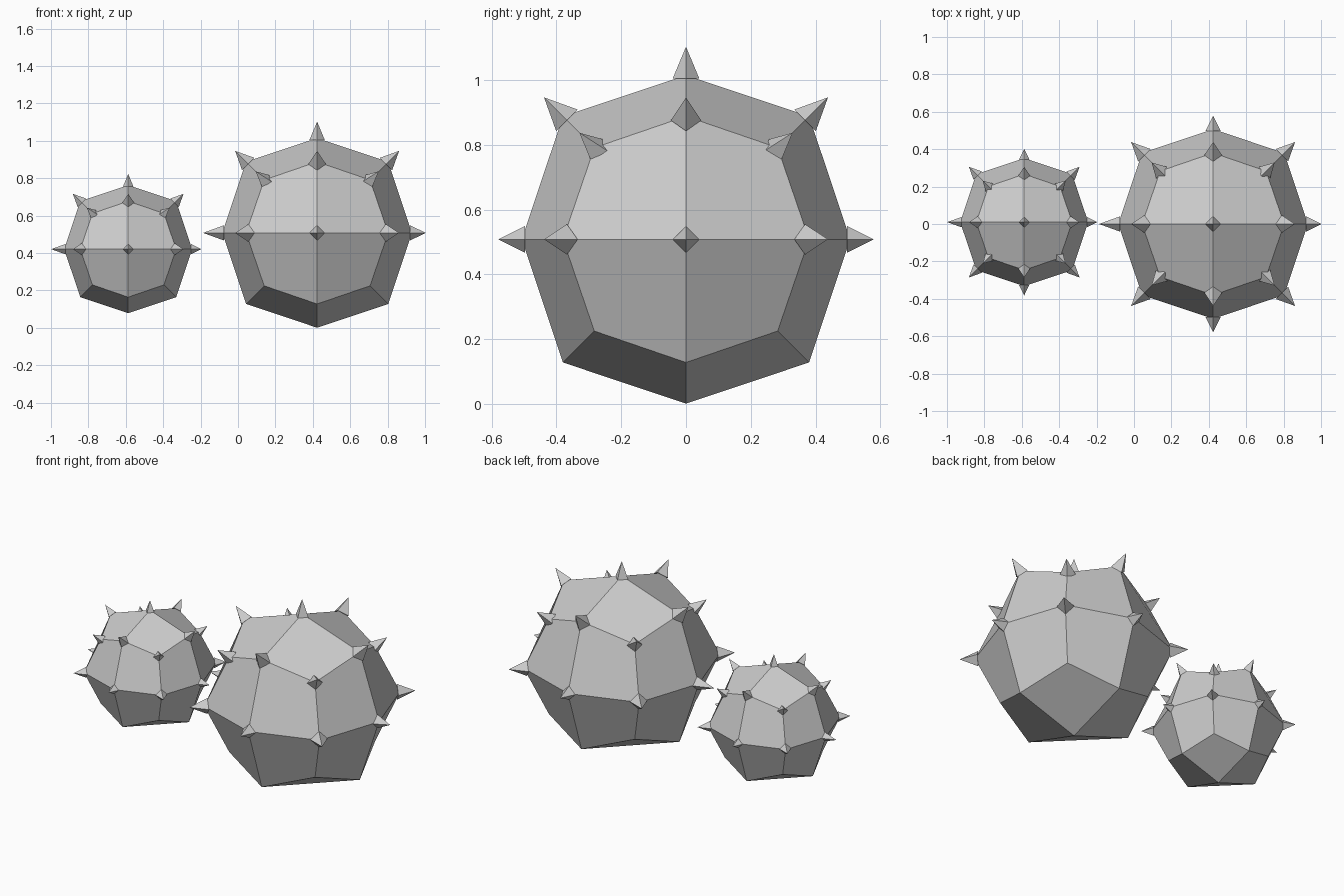
import bpy
import bmesh
from mathutils import Vector

cube = bpy.data.objects.get("Cube")
if cube:
    bpy.data.objects.remove(cube, do_unlink=True)

# One plain grey for everything
grey = bpy.data.materials.new("stone_grey")
grey.use_nodes = True
colour = (0.6, 0.6, 0.6, 1.0)
grey.diffuse_color = colour
grey.node_tree.nodes["Principled BSDF"].inputs["Base Color"].default_value = colour

# Distance of body points along each used axis, by number of axes used
REACH = {1: 0.507, 2: 0.38, 3: 0.283}
# Spike base distance, length and half width for the same kinds of point
SPIKE = {1: (0.497, 0.083, 0.041), 2: (0.52, 0.1, 0.047), 3: (0.475, 0.095, 0.043)}


def make_object(name, bm, centre, scale):
    bmesh.ops.recalc_face_normals(bm, faces=bm.faces)
    mesh = bpy.data.meshes.new(name)
    bm.to_mesh(mesh)
    bm.free()
    mesh.materials.append(grey)
    obj = bpy.data.objects.new(name, mesh)
    obj.location = centre
    obj.scale = (scale,) * 3
    bpy.context.collection.objects.link(obj)
    return obj


def signs(v):
    return Vector([round(c) for c in v])


def kind(direction):
    return sum(1 for c in direction if c)


def body(name, centre, scale):
    # Cube with each side split in four, puffed out towards a ball
    bm = bmesh.new()
    bmesh.ops.create_cube(bm, size=2)
    bmesh.ops.subdivide_edges(bm, edges=bm.edges[:], cuts=1, use_grid_fill=True)
    directions = []
    for v in bm.verts:
        d = signs(v.co)
        directions.append(d)
        v.co = d * REACH[kind(d)]
    make_object(name, bm, centre, scale)
    return directions


def add_spike(bm, d):
    # Four-sided pyramid with base corners pointing up, down and sideways
    base, length, half = SPIKE[kind(d)]
    if kind(d) == 1:
        length += 0.03 if d.x < 0 else 0.015 if d.z > 0 else 0
    n = d.normalized()
    side = Vector((0, 0, 1)).cross(n)
    side = side.normalized() if side.length > 0.1 else Vector((1, 0, 0))
    up = n.cross(side)
    ring = [bm.verts.new(n * base + t * half) for t in (side, up, -side, -up)]
    tip = bm.verts.new(n * (base + length))
    bm.faces.new(ring[::-1])
    for i in range(4):
        bm.faces.new((ring[i], ring[(i + 1) % 4], tip))


def spiky_ball(label, centre, scale):
    directions = body(label + "_ball_body", centre, scale)
    # Spikes on every point from the waist upwards
    bm = bmesh.new()
    for d in directions:
        if d.z >= 0:
            add_spike(bm, d)
    make_object(label + "_ball_spikes", bm, centre, scale)


spiky_ball("large", (0.423, 0, 0.508), 1.0)
spiky_ball("small", (-0.587, 0.01, 0.421), 0.675)
